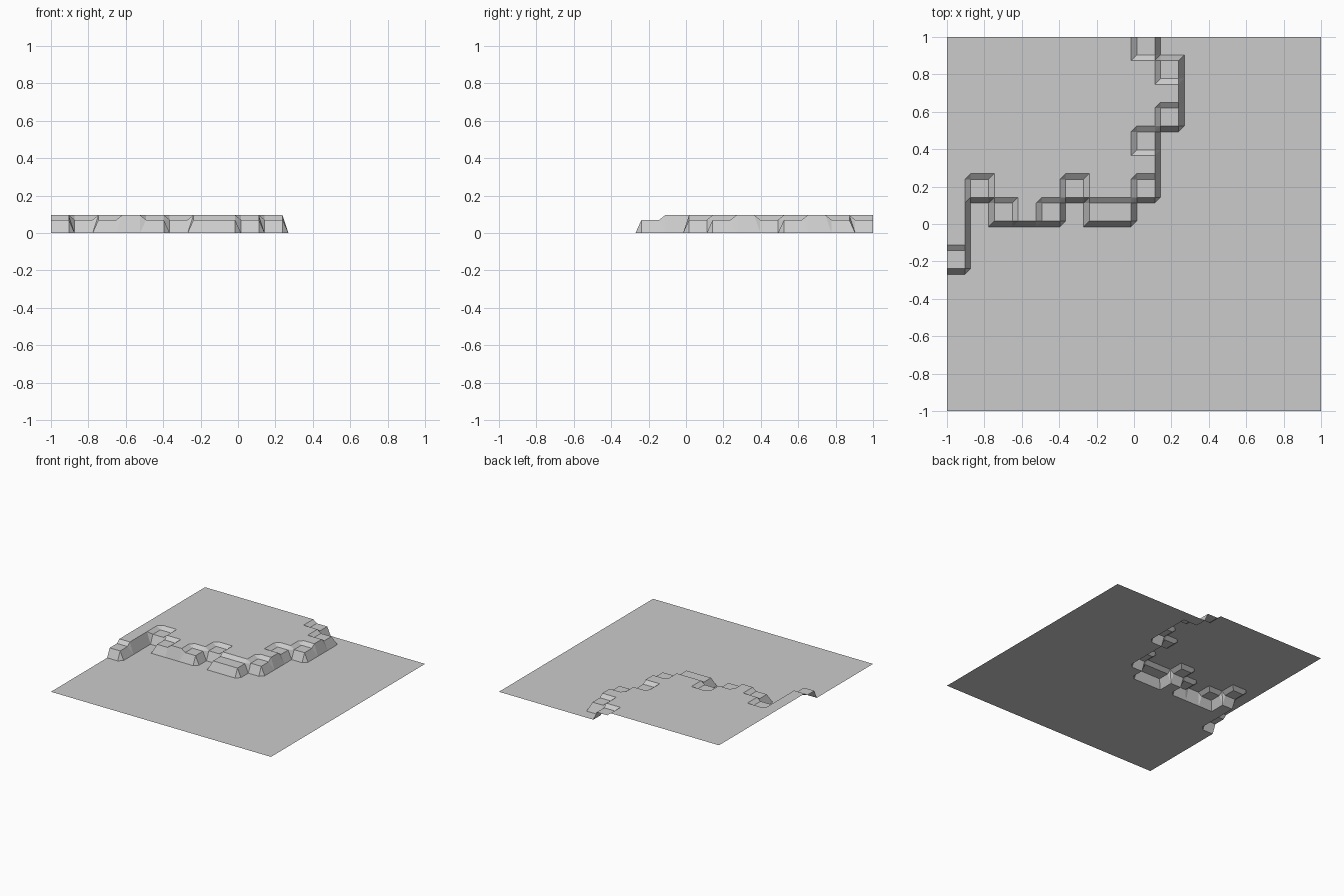
import bpy, bmesh

if "Cube" in bpy.data.objects:
    bpy.data.objects.remove(bpy.data.objects["Cube"])

# A stepped terrain tile: 16 x 16 cells, each a flat pad 3 units wide,
# with 1-unit sloping strips between neighbouring pads.
CELLS = 16
N = CELLS * 4            # points per side
U = 2.0 / (N - 1)        # point spacing
PLATEAU, LEDGE = 3 * U, 0.07

# First raised row of each raised column (columns run -8..1, rows -8..7)
first_row = {-8: -2, -7: 1, -6: 0, -5: 0, -4: 0, -3: 1, -2: 0, -1: 0, 0: 1, 1: 4}
# Cells that stop at the lower ledge
ledges = {(-8, -2), (-7, 1), (-6, 0), (-4, 0), (-3, 1), (-2, 0), (-1, 0),
          (0, 1), (0, 3), (0, 7), (1, 4), (1, 6)}


def height(col, row):
    if (col, row) in ledges:
        return LEDGE
    if col not in first_row or row < first_row[col] or (col == 1 and row > 6):
        return 0.0
    return PLATEAU


# Terrain surface
bm = bmesh.new()
grid = [[bm.verts.new((-1 + i * U, -1 + j * U, height(i // 4 - 8, j // 4 - 8)))
         for j in range(N)] for i in range(N)]
for i in range(N - 1):
    for j in range(N - 1):
        sw, se = grid[i][j], grid[i + 1][j]
        nw, ne = grid[i][j + 1], grid[i + 1][j + 1]
        # all quads split along the same diagonal, which cuts the cliff corners
        bm.faces.new((sw, se, ne))
        bm.faces.new((sw, ne, nw))

mesh = bpy.data.meshes.new("cliff_terrain")
bm.to_mesh(mesh)
bm.free()

# Plain grey rock
mat = bpy.data.materials.new("plain grey")
mat.diffuse_color = (0.6, 0.6, 0.6, 1)
mat.use_nodes = True
mat.node_tree.nodes["Principled BSDF"].inputs["Base Color"].default_value = mat.diffuse_color
mesh.materials.append(mat)
terrain = bpy.data.objects.new("cliff_terrain", mesh)
bpy.context.collection.objects.link(terrain)
